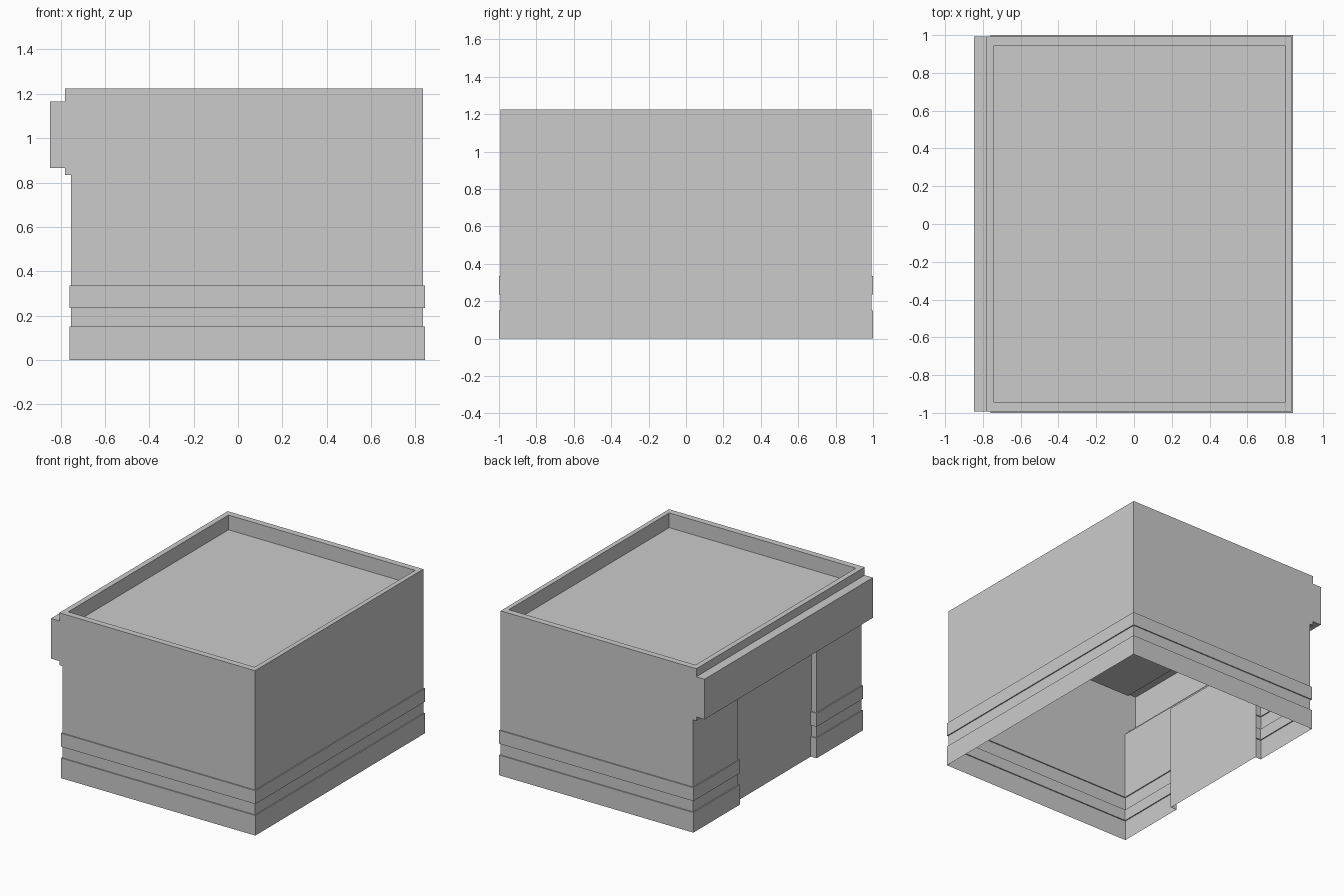
import bpy, bmesh, math

if "Cube" in bpy.data.objects:
    bpy.data.objects.remove(bpy.data.objects["Cube"])

X0, X1, Y = -0.753, 0.835, 0.992     # wall planes
DOOR, DOOR_X, DOOR_Z = 0.46, -0.713, 0.79
BAND = 0.008                         # how far the bands stand out


def loft(bm, rings, closed):
    """Bridge successive point rings with quads; returns the vertex rows."""
    rows = [[bm.verts.new(p) for p in r] for r in rings]
    n = len(rows[0])
    for a, b in zip(rows, rows[1:]):
        for i in range(n if closed else n - 1):
            j = (i + 1) % n
            bm.faces.new((a[i], a[j], b[j], b[i]))
    return rows


def finish(bm, name):
    me = bpy.data.meshes.new(name)
    bmesh.ops.recalc_face_normals(bm, faces=bm.faces[:])
    bm.to_mesh(me)
    bm.free()
    ob = bpy.data.objects.new(name, me)
    bpy.context.collection.objects.link(ob)
    return ob


def wall_path(o, z):
    """Footprint from one door jamb round the building to the other, grown by o."""
    half = [(DOOR_X, -DOOR + o), (X0 - o, -DOOR + o),
            (X0 - o, -Y - o), (X1 + o, -Y - o)]
    return [(x, y, z) for x, y in half + [(x, -y) for x, y in half[::-1]]]


def rect(x0, x1, y, z):
    return [(x0, -y, z), (x1, -y, z), (x1, y, z), (x0, y, z)]


bm = bmesh.new()

# lower walls with two raised bands that wrap into the door jambs
levels = [(BAND, 0), (BAND, 0.15), (0, 0.15), (0, 0.235),
          (BAND, 0.235), (BAND, 0.335), (0, 0.335), (0, DOOR_Z)]
loft(bm, [wall_path(o, z) for o, z in levels], False)

# upper walls and projecting sign box: one side profile run along y
section = [(X0, DOOR_Z), (X0, 0.835), (-0.78, 0.835), (-0.78, 0.865),
           (-0.848, 0.865), (-0.848, 1.165), (-0.78, 1.165), (-0.78, 1.225)]
right = [(X1, 1.225), (X1, DOOR_Z)]
for part in (section, right):
    loft(bm, [[(x, s * Y, z) for x, z in part] for s in (-1, 1)], False)
for s in (-1, 1):
    bm.faces.new([bm.verts.new((x, s * Y, z)) for x, z in section + right])

# parapet rim and sunken roof
rows = loft(bm, [rect(-0.78, X1, Y, 1.225), rect(-0.74, 0.80, 0.945, 1.225),
                 rect(-0.74, 0.80, 0.945, 1.115)], True)
bm.faces.new(rows[-1])

# weld the shell and remove edges inside flat areas
for y in (-DOOR, DOOR):
    bmesh.ops.bisect_plane(bm, geom=bm.verts[:] + bm.edges[:] + bm.faces[:],
                           plane_co=(0, y, 0), plane_no=(0, 1, 0))
bmesh.ops.remove_doubles(bm, verts=bm.verts[:], dist=0.0005)
bmesh.ops.recalc_face_normals(bm, faces=bm.faces[:])
bmesh.ops.dissolve_limit(bm, angle_limit=math.radians(1),
                         verts=bm.verts[:], edges=bm.edges[:])
finish(bm, "building_shell")

# recessed door panel with the soffit above it
bm = bmesh.new()
loft(bm, [[(x, y, z) for y in (-DOOR, DOOR)]
          for x, z in ((DOOR_X, 0), (DOOR_X, DOOR_Z), (X0, DOOR_Z))], False)
bmesh.ops.recalc_face_normals(bm, faces=bm.faces[:])
finish(bm, "door_panel")
